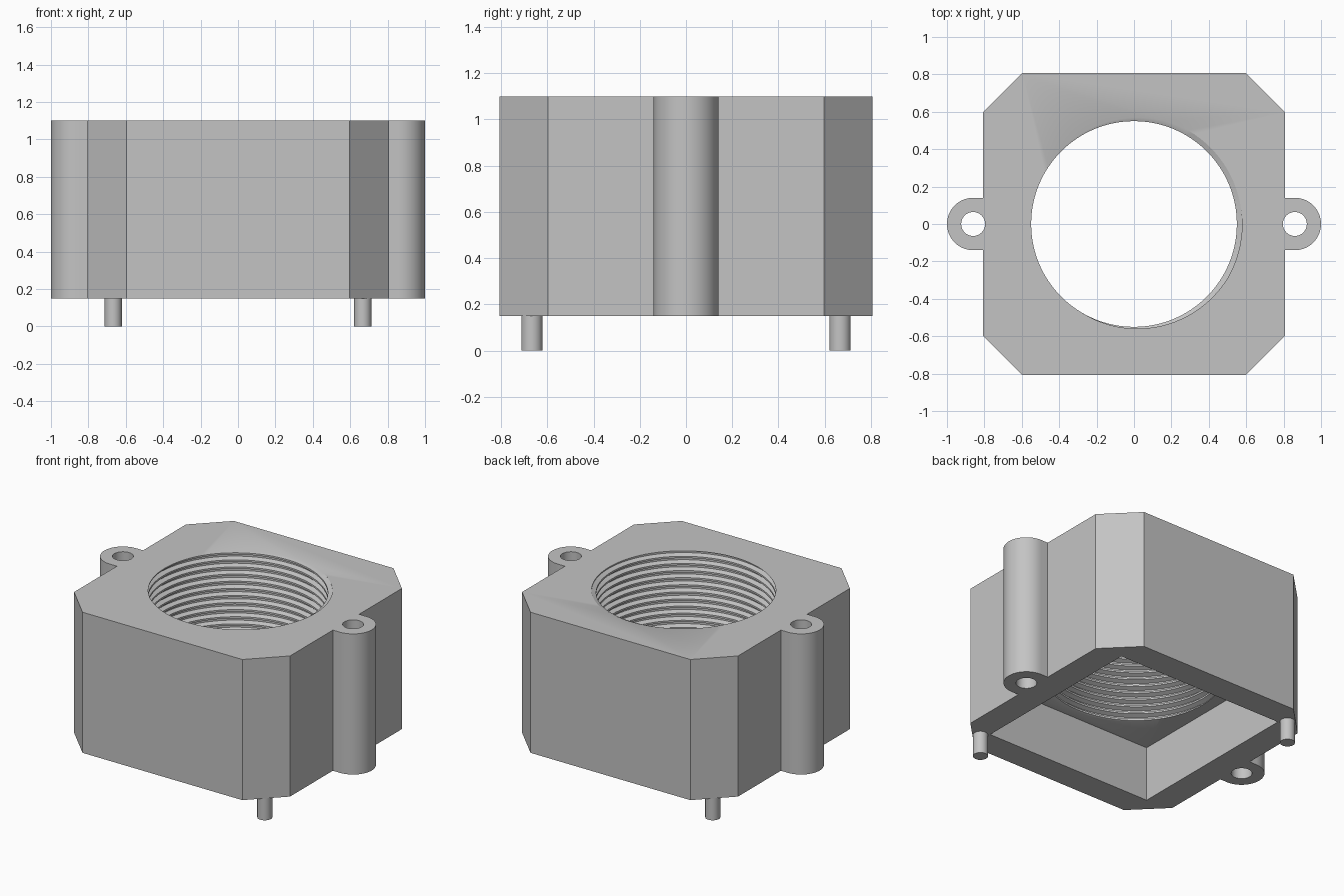
import bpy
import bmesh
from math import cos, sin, pi, tau

if "Cube" in bpy.data.objects:
    bpy.data.objects.remove(bpy.data.objects["Cube"])

BOTTOM, TOP = 0.15, 1.1
HALF, FLAT = 0.807, 0.597          # body half width, half length of the flat sides
LUG_X, LUG_R, LUG_HOLE = 0.86, 0.14, 0.064
POCKET, POCKET_TOP = 0.625, 0.52
MINOR, MAJOR, PITCH = 0.55, 0.578, 0.048

grey = bpy.data.materials.new("plain grey")
grey.use_nodes = True
colour = (0.55, 0.55, 0.55, 1)
grey.diffuse_color = colour
grey.node_tree.nodes["Principled BSDF"].inputs["Base Color"].default_value = colour


def finish(name, bm):
    bmesh.ops.recalc_face_normals(bm, faces=bm.faces)
    mesh = bpy.data.meshes.new(name)
    bm.to_mesh(mesh)
    bm.free()
    mesh.materials.append(grey)
    obj = bpy.data.objects.new(name, mesh)
    bpy.context.collection.objects.link(obj)
    return obj


def prism(name, outline, z0, z1):
    bm = bmesh.new()
    face = bm.faces.new([bm.verts.new((x, y, z0)) for x, y in outline])
    side = bmesh.ops.extrude_face_region(bm, geom=[face])
    verts = [v for v in side["geom"] if isinstance(v, bmesh.types.BMVert)]
    bmesh.ops.translate(bm, vec=(0, 0, z1 - z0), verts=verts)
    return finish(name, bm)


def circle(x, y, r, n=48):
    return [(x + r * cos(tau * i / n), y + r * sin(tau * i / n)) for i in range(n)]


def thread_radius(turn):
    # Trapezoid thread: crest, flank, root, flank
    t = turn % 1
    wave = min(max((0.5 - abs(t - 0.5)) * 4 - 0.5, 0), 1)
    return MINOR + (MAJOR - MINOR) * wave


def thread_cutter(z0, z1, n=96):
    bm = bmesh.new()
    steps = (0.125, 0.375, 0.625, 0.875)
    turns = int((z1 - z0) / PITCH) + 2
    columns = []
    for i in range(n + 1):
        a = i / n
        column = []
        levels = [z0] + [z0 + PITCH * (k + s + a) for k in range(-2, turns) for s in steps] + [z1]
        for z in levels:
            z = min(max(z, z0), z1)
            r = thread_radius((z - z0) / PITCH - a)
            column.append(bm.verts.new((r * cos(tau * a), r * sin(tau * a), z)))
        columns.append(column)
    for left, right in zip(columns, columns[1:]):
        for k in range(len(left) - 1):
            bm.faces.new((left[k], right[k], right[k + 1], left[k + 1]))
    bmesh.ops.remove_doubles(bm, verts=bm.verts, dist=0.00005)
    # Close both ends
    rim = [e for e in bm.edges if e.is_boundary]
    bmesh.ops.holes_fill(bm, edges=rim, sides=0)
    bmesh.ops.triangulate(bm, faces=bm.faces)
    return finish("thread_cutter", bm)


# Chamfered body with a rounded ear on each side, as one outline
half_outline = [(FLAT, -HALF), (HALF, -FLAT), (HALF, -LUG_R)]
half_outline += [(LUG_X + LUG_R * cos(a), LUG_R * sin(a))
                 for a in (-pi / 2 + pi * i / 32 for i in range(33))]
half_outline += [(HALF, LUG_R), (HALF, FLAT), (FLAT, HALF)]
body = prism("holder_body", half_outline + [(-x, -y) for x, y in half_outline], BOTTOM, TOP)

# Square pocket below, threaded bore above, screw holes through the ears
square = [(-POCKET, -POCKET), (POCKET, -POCKET), (POCKET, POCKET), (-POCKET, POCKET)]
cutters = [prism("pocket_cutter", square, BOTTOM - 0.1, POCKET_TOP),
           thread_cutter(POCKET_TOP - 0.07, TOP + 0.03)]
cutters += [prism("screw_hole_cutter", circle(s * LUG_X, 0, LUG_HOLE), BOTTOM - 0.1, TOP + 0.1)
            for s in (-1, 1)]

bpy.context.view_layer.objects.active = body
for cutter in cutters:
    mod = body.modifiers.new("cut", "BOOLEAN")
    mod.operation = "DIFFERENCE"
    mod.solver = "EXACT"
    mod.object = cutter
    bpy.ops.object.modifier_apply(modifier=mod.name)
    bpy.data.objects.remove(cutter)

# Locating pegs in two opposite corners
pegs = [prism(name, circle(s * 0.667, -s * 0.667, 0.046, 32), 0, BOTTOM + 0.005)
        for name, s in (("front_left_peg", 1), ("back_right_peg", -1))]

for obj in [body] + pegs:
    bpy.ops.object.select_all(action="DESELECT")
    obj.select_set(True)
    bpy.context.view_layer.objects.active = obj
    bpy.ops.object.shade_smooth_by_angle(angle=pi / 6)
